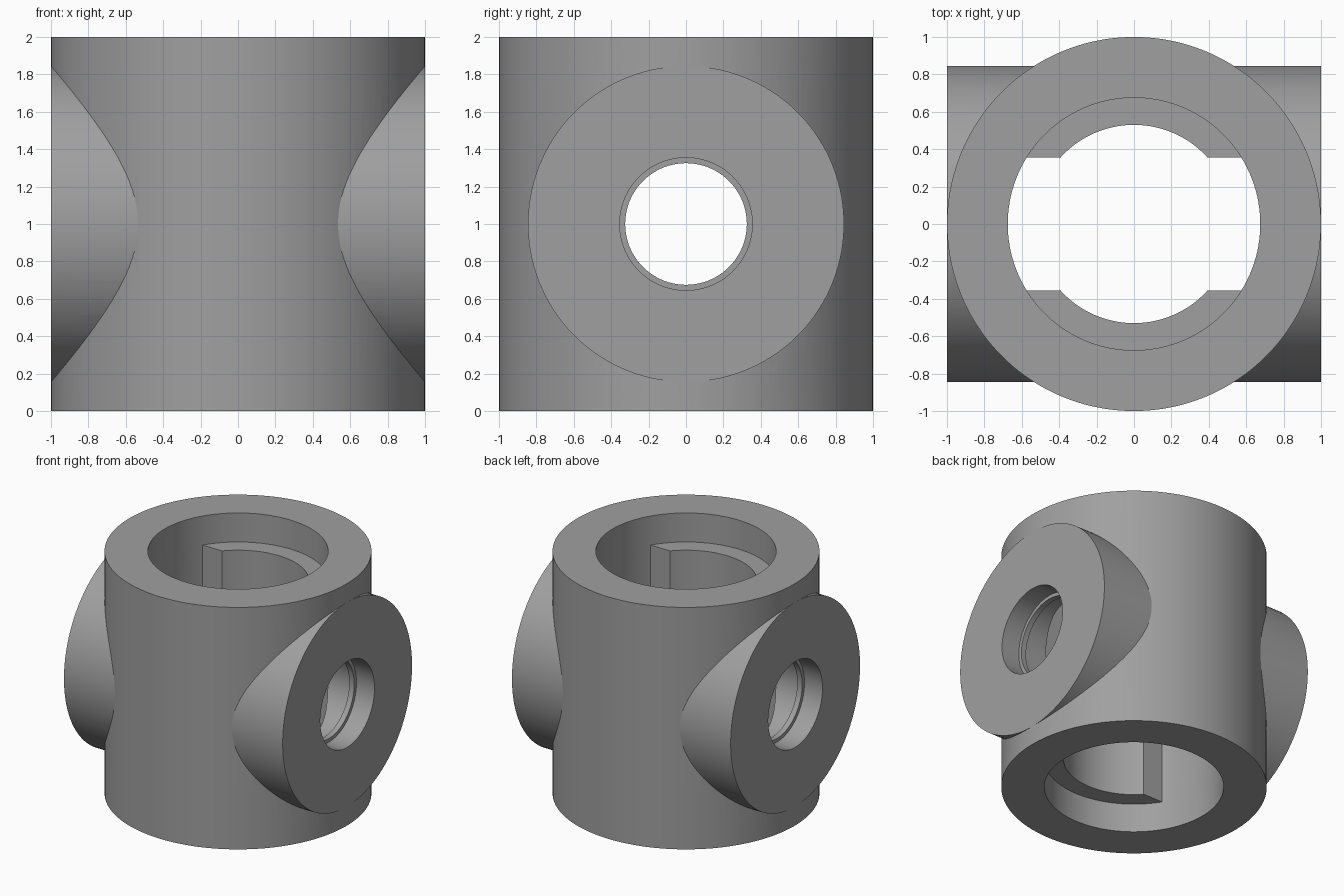
import bpy, math

if "Cube" in bpy.data.objects:
    bpy.data.objects.remove(bpy.data.objects["Cube"])

MID = 1.0          # height of the cross axis
SEG = 128

grey = bpy.data.materials.new("plain grey")
grey.diffuse_color = (0.35, 0.35, 0.35, 1)
grey.use_nodes = True
grey.node_tree.nodes["Principled BSDF"].inputs["Base Color"].default_value = grey.diffuse_color


def cylinder(name, r, a, b, axis="Z"):
    """Cylinder between a and b along Z, or along X at cross-axis height."""
    m = (a + b) / 2
    # half-segment turn keeps facets square to the axes
    bpy.ops.mesh.primitive_cylinder_add(vertices=SEG, radius=r, depth=b - a)
    ob = bpy.context.object
    ob.name = name
    ob.rotation_euler.z = math.pi / SEG
    bpy.ops.object.transform_apply(location=True, rotation=True, scale=True)
    if axis == "X":
        ob.rotation_euler.y = math.pi / 2
        ob.location = (m, 0, MID)
    else:
        ob.location = (0, 0, m)
    bpy.ops.object.transform_apply(location=True, rotation=True, scale=True)
    return ob


def combine(target, tool, operation):
    """Apply a boolean and discard the tool."""
    bpy.context.view_layer.objects.active = target
    mod = target.modifiers.new("cut", "BOOLEAN")
    mod.operation, mod.solver, mod.object = operation, "EXACT", tool
    bpy.ops.object.modifier_apply(modifier=mod.name)
    bpy.data.objects.remove(tool, do_unlink=True)


# Upright barrel with a cross boss running through it
hub = cylinder("hub", 1.0, 0, 2)
combine(hub, cylinder("cross_boss", 0.845, -1, 1, "X"), "UNION")

# Stepped upright bore: wide at both ends, narrow in the middle
combine(hub, cylinder("narrow_bore", 0.53, -0.1, 2.1), "DIFFERENCE")
combine(hub, cylinder("top_bore", 0.675, 1.76, 2.1), "DIFFERENCE")
combine(hub, cylinder("bottom_bore", 0.675, -0.1, 0.24), "DIFFERENCE")

# Flat-sided slot through the inner step
slot = cylinder("slot", 0.675, 0.2, 1.8)
bpy.ops.mesh.primitive_cube_add(size=1, location=(0, 0, MID))
box = bpy.context.object
box.scale = (3, 0.71, 3)
combine(slot, box, "INTERSECT")
combine(hub, slot, "DIFFERENCE")

# Cross bores with a thin retaining lip on each side
combine(hub, cylinder("cross_bore", 0.325, -1.1, 1.1, "X"), "DIFFERENCE")
for s in (-1, 1):
    for a, b in ((0.835, 1.1), (0.5, 0.79)):
        lo, hi = sorted((s * a, s * b))
        combine(hub, cylinder("bearing_seat", 0.3545, lo, hi, "X"), "DIFFERENCE")

# Finish: one colour, smooth curves with sharp rims
hub.data.materials.clear()
hub.data.materials.append(grey)
for p in hub.data.polygons:
    p.material_index = 0
bpy.ops.object.select_all(action="DESELECT")
hub.select_set(True)
bpy.context.view_layer.objects.active = hub
bpy.ops.object.shade_smooth_by_angle(angle=math.radians(20))
